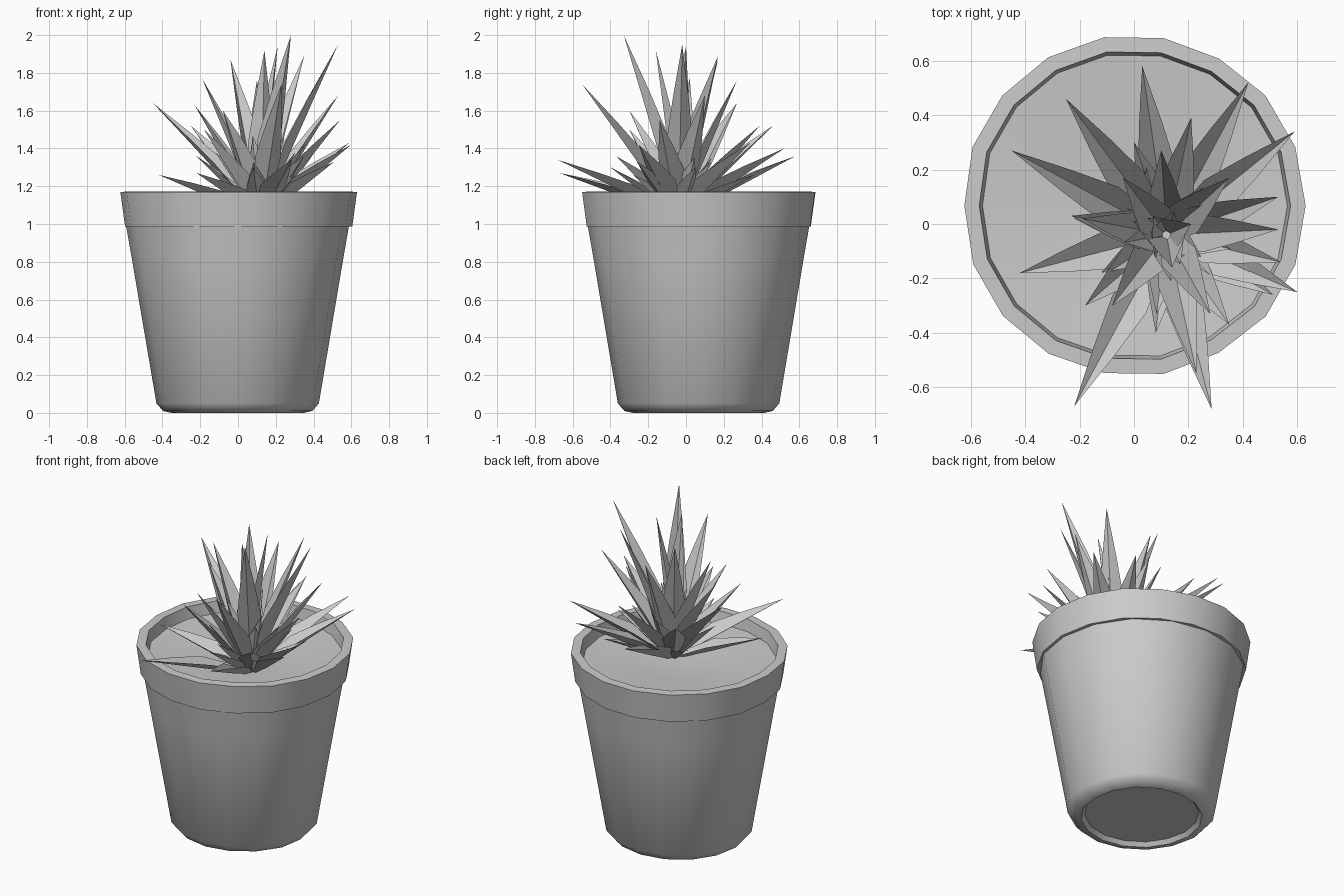
import bpy, bmesh, math, random
from mathutils import Vector

if "Cube" in bpy.data.objects:
    bpy.data.objects.remove(bpy.data.objects["Cube"])

random.seed(4)
grey = bpy.data.materials.new("plain grey")
grey.diffuse_color = (0.6, 0.6, 0.6, 1)
grey.use_nodes = True
grey.node_tree.nodes["Principled BSDF"].inputs["Base Color"].default_value = grey.diffuse_color
POT_Y = 0.067


def finish(name, bm, angle):
    mesh = bpy.data.meshes.new(name)
    bm.to_mesh(mesh)
    bm.free()
    mesh.materials.append(grey)
    ob = bpy.data.objects.new(name, mesh)
    bpy.context.collection.objects.link(ob)
    bpy.ops.object.select_all(action='DESELECT')
    ob.select_set(True)
    bpy.context.view_layer.objects.active = ob
    bpy.ops.object.shade_smooth_by_angle(angle=math.radians(angle))
    return ob


def lathe(name, profile, sides, angle, turn=0.0, wobble=0.0):
    """Spin (radius, height) points round the pot axis; radius 0 closes the end."""
    bm = bmesh.new()
    rings = []
    jitter = [1 + random.uniform(-wobble, wobble) for _ in range(sides)]
    for r, z in profile:
        if r == 0:
            rings.append([bm.verts.new((0, POT_Y, z))] * sides)
            continue
        rings.append([bm.verts.new((r * jitter[i] * math.cos(turn + math.tau * i / sides),
                                    POT_Y + r * jitter[i] * math.sin(turn + math.tau * i / sides), z))
                      for i in range(sides)])
    for a, b in zip(rings, rings[1:]):
        for i in range(sides):
            j = (i + 1) % sides
            corners = list(dict.fromkeys([a[i], a[j], b[j], b[i]]))
            bm.faces.new(corners)
    return finish(name, bm, angle)


# Tapered pot wall with a recessed base
lathe("pot_body", [(0, 0.025), (0.33, 0.025), (0.35, 0.0), (0.395, 0.01), (0.43, 0.05),
                   (0.562, 0.83), (0.59, 0.99)], 16, 40, 0.0, 0.008)

# Overhanging collar and its inner wall
lathe("pot_rim", [(0.575, 0.988), (0.602, 0.988), (0.627, 1.17), (0.572, 1.172),
                  (0.555, 1.07)], 18, 40, 0.0, 0.008)

# Soil, dipping slightly towards the plant
lathe("soil", [(0.565, 1.10), (0.42, 1.09), (0.2, 1.07), (0, 1.055)], 18, 50, 0.0, 0.005)

# Leaves: folded tapering blades from the crown to a tip
CROWN = Vector((0.12, -0.04, 1.06))
bm = bmesh.new()


def leaf(tip, width):
    tip = Vector(tip)
    out = Vector((tip.x - CROWN.x, tip.y - CROWN.y, 0))
    flat = out.length / (tip - CROWN).length        # 0 upright, 1 lying down
    root = CROWN + out.normalized() * 0.05 * flat + Vector((0, 0, 0.05 * (1 - flat)))
    along = tip - root
    side = along.cross(Vector((0, 0, 1))).normalized()
    up = side.cross(along).normalized()
    end = bm.verts.new(tip)
    rows = []
    for t, w, bow in ((0.0, 0.5, 0.0), (0.38, 1.0, 0.015), (0.66, 0.6, 0.01)):
        mid = root + along * t + up * bow * along.length
        half = width * w / 2
        rows.append([bm.verts.new(mid - side * half + up * half * 0.45),
                     bm.verts.new(mid - up * half * 0.25),
                     bm.verts.new(mid + side * half + up * half * 0.45)])
    for a, b in zip(rows, rows[1:]):
        for k in (0, 1):
            bm.faces.new((a[k], a[k + 1], b[k + 1], b[k]))
    for k in (0, 1):
        bm.faces.new((rows[-1][k], rows[-1][k + 1], end))


# Long leaves
tips = [(0.03, 0.58, 1.36), (-0.25, 0.46, 1.52), (-0.45, 0.27, 1.64), (-0.42, -0.18, 1.26),
        (-0.22, -0.67, 1.27), (0.285, -0.68, 1.34), (0.59, 0.34, 1.43), (0.60, -0.25, 1.42),
        (0.42, 0.52, 1.40), (0.21, 0.39, 1.52), (0.53, -0.02, 1.95), (0.28, -0.33, 2.0),
        (0.14, -0.16, 1.92), (0.35, 0.17, 1.89), (-0.04, 0.17, 1.87), (-0.19, 0.02, 1.77),
        (0.23, -0.55, 1.74), (0.53, 0.10, 1.68), (0.54, -0.14, 1.55), (-0.23, 0.03, 1.63),
        (0.21, 0.0, 1.94), (0.10, 0.27, 1.76), (-0.18, -0.30, 1.50), (0.51, -0.26, 1.33),
        (0.35, -0.37, 1.36), (-0.08, -0.30, 1.60)]
for t in tips:
    leaf(t, 0.14)

# Low leaves spreading over the soil
for t in [(0.45, 0.05, 1.30), (0.33, 0.36, 1.26), (0.08, -0.40, 1.30), (-0.22, 0.02, 1.36),
          (0.30, -0.28, 1.26), (0.0, 0.3, 1.28)]:
    leaf(t, 0.12)

# Short filler leaves round the crown
for i in range(20):
    a = i * 2.4
    r = random.uniform(0.08, 0.30)
    leaf((CROWN.x + r * math.cos(a), CROWN.y + r * math.sin(a),
          1.64 - r * 1.2 + random.uniform(-0.1, 0.08)), 0.12)
finish("leaves", bm, 30)
